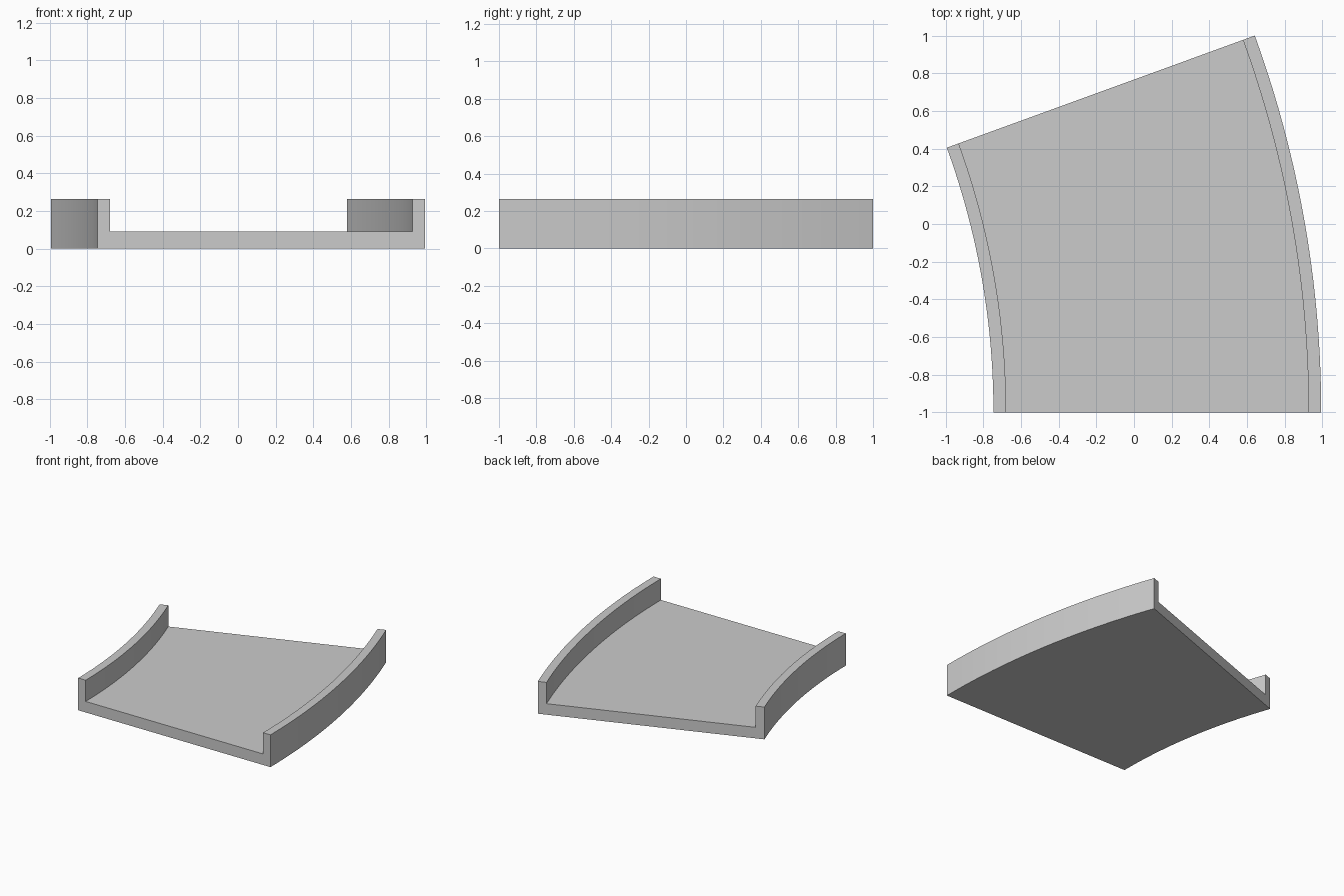
import bpy
import bmesh
import math

cube = bpy.data.objects.get("Cube")
if cube:
    bpy.data.objects.remove(cube, do_unlink=True)

grey = bpy.data.materials.new("light grey")
grey.use_nodes = True
colour = (0.6, 0.6, 0.6, 1)
grey.diffuse_color = colour
grey.node_tree.nodes["Principled BSDF"].inputs["Base Color"].default_value = colour

# Bend centre, sweep and channel dimensions
CX, CY = -4.854, -1.0
SWEEP = math.radians(20)
INNER, OUTER = 4.108, 5.848
WALL, FLOOR, TOP = 0.067, 0.09, 0.264
STEPS = 20

# U-shaped cross-section as (radius, height)
profile = [
    (INNER, 0), (OUTER, 0), (OUTER, TOP), (OUTER - WALL, TOP),
    (OUTER - WALL, FLOOR), (INNER + WALL, FLOOR),
    (INNER + WALL, TOP), (INNER, TOP),
]

# Sweep the cross-section around the bend
bm = bmesh.new()
rings = []
for i in range(STEPS + 1):
    a = SWEEP * i / STEPS
    rings.append([bm.verts.new((CX + r * math.cos(a), CY + r * math.sin(a), z))
                  for r, z in profile])
n = len(profile)
for near, far in zip(rings, rings[1:]):
    for k in range(n):
        m = (k + 1) % n
        bm.faces.new((near[k], near[m], far[m], far[k]))

# End caps, split into floor slab and two walls
for ring in (rings[0], rings[-1]):
    for corners in ((0, 1, 4, 5), (1, 2, 3, 4), (0, 5, 6, 7)):
        bm.faces.new([ring[k] for k in corners])
bmesh.ops.recalc_face_normals(bm, faces=bm.faces)

mesh = bpy.data.meshes.new("curved_channel")
bm.to_mesh(mesh)
bm.free()
mesh.materials.append(grey)
channel = bpy.data.objects.new("curved_channel", mesh)
bpy.context.collection.objects.link(channel)

# Smooth bend with crisp edges
bpy.ops.object.select_all(action="DESELECT")
channel.select_set(True)
bpy.context.view_layer.objects.active = channel
bpy.ops.object.shade_smooth_by_angle(angle=math.radians(30))
